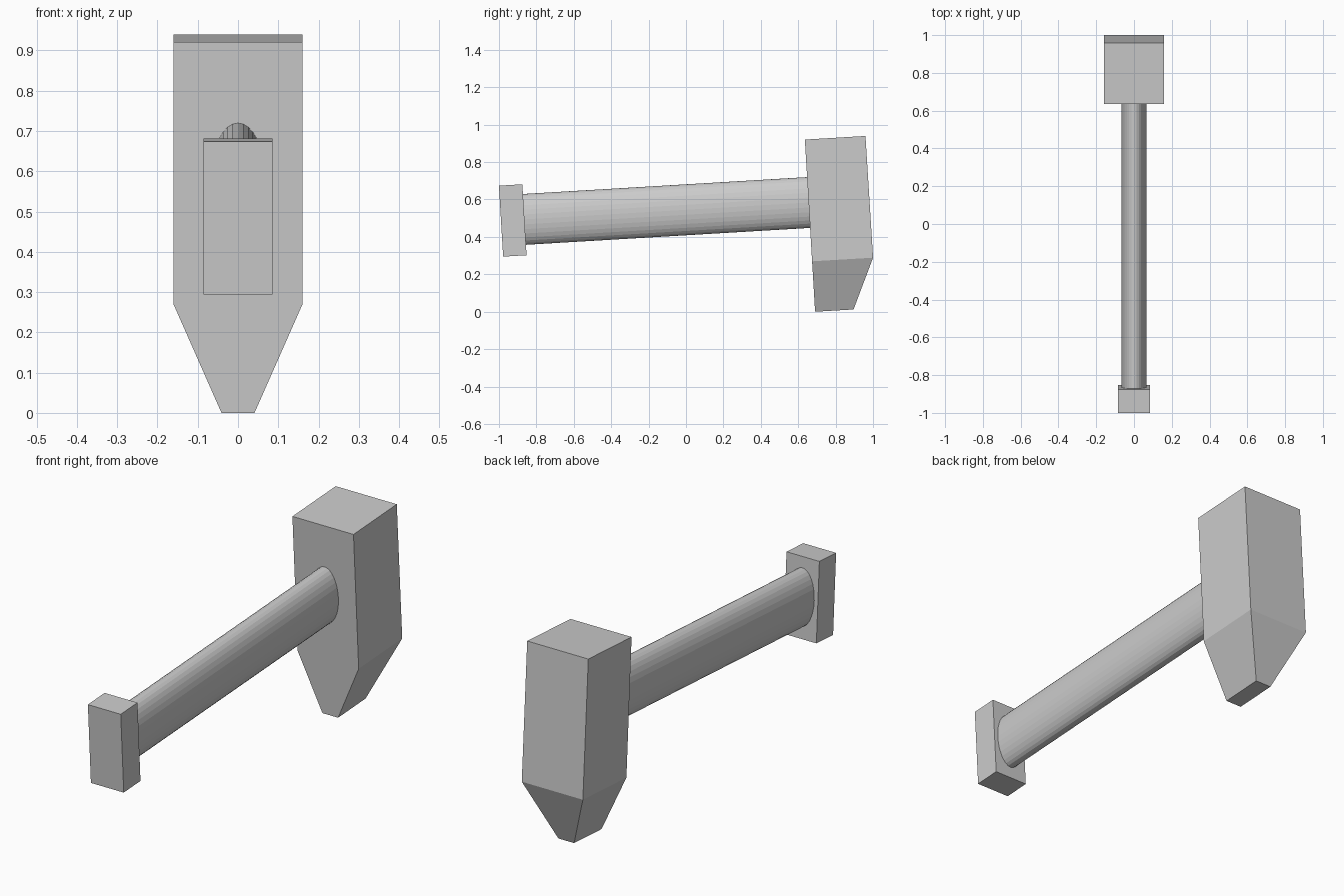
import bpy, bmesh, math
from mathutils import Matrix

if "Cube" in bpy.data.objects:
    bpy.data.objects.remove(bpy.data.objects["Cube"])

# The whole tool leans by a few degrees about the x axis
TILT = Matrix.Rotation(math.radians(3.4), 4, 'X')


def finish(name, bm):
    bmesh.ops.recalc_face_normals(bm, faces=bm.faces)
    bm.transform(TILT)
    mesh = bpy.data.meshes.new(name)
    bm.to_mesh(mesh)
    bm.free()
    obj = bpy.data.objects.new(name, mesh)
    bpy.context.collection.objects.link(obj)
    return obj


def stacked_block(name, levels):
    """Block from stacked rectangles: (half width, y front, y back, z)."""
    bm = bmesh.new()
    rings = [[bm.verts.new(p) for p in
              ((-w, y0, z), (w, y0, z), (w, y1, z), (-w, y1, z))]
             for w, y0, y1, z in levels]
    bm.faces.new(rings[0])
    bm.faces.new(rings[-1])
    for low, high in zip(rings, rings[1:]):
        for i in range(4):
            j = (i + 1) % 4
            bm.faces.new((low[i], low[j], high[j], high[i]))
    return finish(name, bm)


# Hammer head with tapered lower end
stacked_block("head", [(0.041, 0.689, 0.895, -0.041),
                       (0.16, 0.689, 1.0155, 0.229),
                       (0.16, 0.689, 1.0135, 0.881)])

# Block at the end of the handle
stacked_block("pommel", [(0.086, -0.9585, -0.833, 0.352),
                         (0.086, -0.9585, -0.833, 0.732)])

# Oval handle, ends sunk slightly into the blocks
y0, y1 = -0.85, 0.71
bm = bmesh.new()
bmesh.ops.create_cone(bm, cap_ends=True, segments=32, radius1=1, radius2=1,
                      depth=y1 - y0)
bm.transform(Matrix.Translation((0, (y0 + y1) / 2, 0.544))
             @ Matrix.Diagonal((0.067, 1, 0.136, 1))
             @ Matrix.Rotation(math.radians(90), 4, 'X'))
finish("handle", bm)
